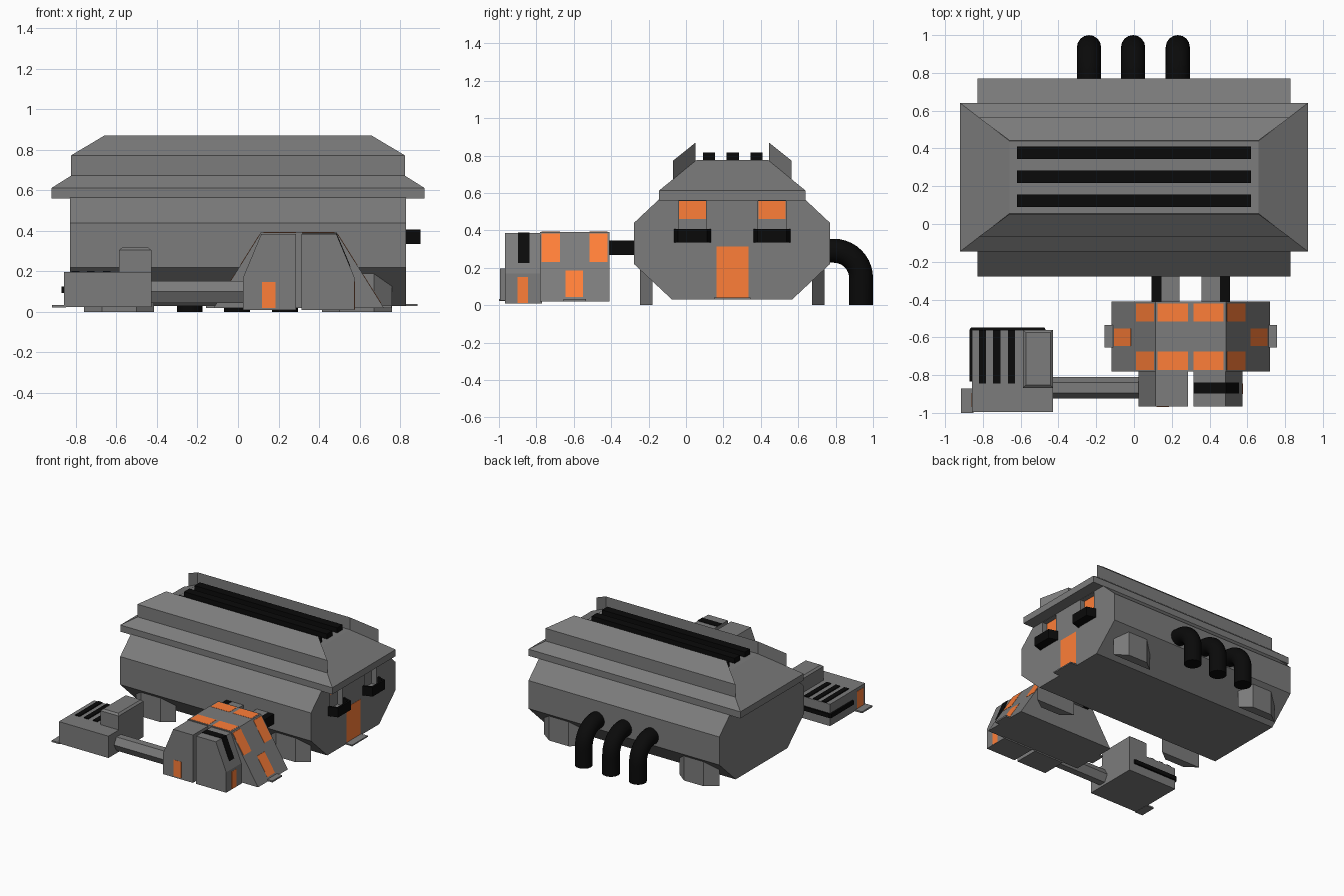
import bpy, bmesh, math
from mathutils import Vector

if "Cube" in bpy.data.objects:
    bpy.data.objects.remove(bpy.data.objects["Cube"])


def material(name, rgb):
    m = bpy.data.materials.new(name)
    m.diffuse_color = (*rgb, 1)
    m.use_nodes = True
    m.node_tree.nodes["Principled BSDF"].inputs["Base Color"].default_value = m.diffuse_color
    return m


GREY = material("dark_grey", (0.2, 0.2, 0.2))
BLACK = material("black", (0.003, 0.003, 0.003))
ORANGE = material("orange", (1.0, 0.21, 0.04))


def finish(name, bm, mat):
    bmesh.ops.recalc_face_normals(bm, faces=bm.faces)
    me = bpy.data.meshes.new(name)
    bm.to_mesh(me)
    bm.free()
    ob = bpy.data.objects.new(name, me)
    bpy.context.collection.objects.link(ob)
    me.materials.append(mat)
    return ob


def loft(name, ring_a, ring_b, mat=GREY):
    """Closed solid between two rings with equal point counts."""
    bm = bmesh.new()
    a = [bm.verts.new(p) for p in ring_a]
    b = [bm.verts.new(p) for p in ring_b]
    n = len(a)
    bm.faces.new(a)
    bm.faces.new(b)
    for i in range(n):
        j = (i + 1) % n
        bm.faces.new((a[i], a[j], b[j], b[i]))
    return finish(name, bm, mat)


def prism(name, axis, profile, lo, hi, mat=GREY):
    """Extrude a 2D profile along one axis (other axes in x, y, z order)."""
    def ring(t):
        pts = []
        for p in profile:
            q = list(p)
            q.insert("xyz".index(axis), t)
            pts.append(Vector(q))
        return pts
    return loft(name, ring(lo), ring(hi), mat)


def rect(x0, x1, y0, y1, z):
    return [(x0, y0, z), (x1, y0, z), (x1, y1, z), (x0, y1, z)]


def box(name, x, y, z, mat=GREY):
    return loft(name, rect(*x, *y, z[0]), rect(*x, *y, z[1]), mat)


# ---- main hall: octagonal hull
hull = prism("main_hull", "x", [(-0.075, 0.03), (0.567, 0.03), (0.77, 0.22), (0.77, 0.44),
             (0.637, 0.565), (-0.145, 0.565), (-0.278, 0.44), (-0.278, 0.22)], -0.828, 0.828)

# ---- roof: eave slab, hipped top, two slanted parapets, vents
box("roof_eave", (-0.92, 0.92), (-0.145, 0.64), (0.56, 0.612))
loft("roof_hip", rect(-0.92, 0.92, -0.145, 0.64, 0.612), rect(-0.66, 0.66, 0.055, 0.44, 0.775))
for name, y0, y1 in (("front_parapet", -0.07, 0.052), ("back_parapet", 0.565, 0.443)):
    def parapet_ring(dz):
        return [(-0.825, y0, 0.672 + dz), (0.825, y0, 0.672 + dz),
                (0.66, y1, 0.77 + dz), (-0.66, y1, 0.77 + dz)]
    loft(name, parapet_ring(0), parapet_ring(0.1))
for i, y in enumerate((0.123, 0.25, 0.377)):
    box(f"roof_vent_{i}", (-0.62, 0.62), (y - 0.033, y + 0.033), (0.77, 0.815), BLACK)

# ---- feet: upright blocks, narrower on the outer side
for sx in (-1, 1):
    for side, outer, inner in (("front", -0.245, -0.178), ("back", 0.74, 0.673)):
        prism(f"{side}_foot", "z", [(sx * 0.5, outer), (sx * 0.67, outer),
              (sx * 0.76, inner), (sx * 0.415, inner)], 0, 0.22)

# ---- windows with balconies and the main door
for i, y in enumerate((0.035, 0.46)):
    cutter = box(f"window_cutter_{i}", (0.785, 0.9), (y - 0.075, y + 0.075), (0.35, 0.558))
    cutter.hide_render = True
    cutter.hide_viewport = True
    mod = hull.modifiers.new("window_recess", "BOOLEAN")
    mod.operation = "DIFFERENCE"
    mod.solver = "EXACT"
    mod.object = cutter
    box(f"window_{i}", (0.78, 0.79), (y - 0.073, y + 0.073), (0.46, 0.558), ORANGE)
    prism(f"balcony_rail_{i}", "z",
          [(0.825, y - 0.1), (0.9, y - 0.078), (0.9, y + 0.078), (0.825, y + 0.1),
           (0.825, y + 0.085), (0.885, y + 0.065), (0.885, y - 0.065), (0.825, y - 0.085)],
          0.335, 0.408, BLACK)
    prism(f"balcony_floor_{i}", "z", [(0.82, y - 0.09), (0.89, y - 0.07), (0.89, y + 0.07),
          (0.82, y + 0.09)], 0.337, 0.35, BLACK)
box("main_door", (0.82, 0.8295), (0.163, 0.335), (0.04, 0.315), ORANGE)
box("main_door_step", (0.8, 0.885), (0.15, 0.345), (0.03, 0.04))

# ---- three bent exhaust pipes at the back
for i, x in enumerate((-0.238, -0.005, 0.232)):
    cu = bpy.data.curves.new(f"exhaust_pipe_{i}", "CURVE")
    cu.dimensions = "3D"
    cu.bevel_depth = 0.064
    cu.bevel_resolution = 6
    cu.use_fill_caps = True
    arc = [(0.79 + 0.146 * math.sin(t), 0.145 + 0.146 * math.cos(t))
           for t in (math.pi / 2 * k / 10 for k in range(11))]
    path = [(0.72, 0.291)] + arc + [(0.936, 0)]
    sp = cu.splines.new("POLY")
    sp.points.add(len(path) - 1)
    for p, (y, z) in zip(sp.points, path):
        p.co = (x, y, z, 1)
    cu.materials.append(BLACK)
    bpy.context.collection.objects.link(bpy.data.objects.new(f"exhaust_pipe_{i}", cu))

# ---- front annex (symmetric about x = 0.3)
MID = 0.3


def mx(pts, s):
    """Offsets from the annex centre line, mirrored by s."""
    return [(MID + s * u, v) for u, v in pts]


def slope(u):
    return 0.392 - (u - 0.187) * 1.597


prism("annex_body", "y", mx([(-0.42, 0.02), (0.42, 0.02), (0.187, 0.392), (-0.187, 0.392)], 1),
      -0.78, -0.41)


def slope_panel(name, s, u0, u1, y0, y1):
    t = 0.002
    prism(name, "y", mx([(u0 - t, slope(u0)), (u1 - t, slope(u1)),
          (u1 + t, slope(u1)), (u0 + t, slope(u0))], s), y0, y1, ORANGE)


for s in (-1, 1):
    side = "left" if s < 0 else "right"
    for y0, y1 in ((-0.772, -0.675), (-0.515, -0.42)):
        slope_panel(f"annex_{side}_window", s, 0.193, 0.288, y0, y1)
        a, b = sorted((MID + s * 0.015, MID + s * 0.175))
        box(f"annex_{side}_skylight", (a, b), (y0, y1), (0.385, 0.3935), ORANGE)
    slope_panel(f"annex_{side}_door", s, 0.316, 0.405, -0.645, -0.552)
    prism(f"annex_{side}_step", "y", mx([(0.38, 0.02), (0.457, 0.02), (0.457, 0.032),
          (0.38, 0.032)], s), -0.655, -0.535)
    # front pods
    prism(f"{side}_pod", "y", mx([(0.014, 0.01), (0.275, 0.01), (0.275, 0.17), (0.185, 0.385),
          (0.014, 0.385)], s), -0.967, -0.77)
    # links to the main hall
    for part, u0, u1, mat in (("walkway", 0.058, 0.155, GREY), ("duct", 0.155, 0.207, BLACK)):
        a, b = sorted((MID + s * u0, MID + s * u1))
        box(f"{side}_{part}", (a, b), (-0.5, -0.24), (0.268, 0.346), mat)
prism("pod_vent_band", "y", mx([(0.016, 0.375), (0.18, 0.375), (0.24, 0.225), (0.255, 0.225),
      (0.187, 0.388), (0.016, 0.388)], 1), -0.897, -0.838, BLACK)
box("left_pod_door", (0.118, 0.185), (-0.9685, -0.96), (0.02, 0.148), ORANGE)
box("right_pod_door", (0.57, 0.5765), (-0.9, -0.845), (0.012, 0.15), ORANGE)

# ---- left outbuilding
box("outbuilding_body", (-0.858, -0.428), (-0.995, -0.56), (0.025, 0.196))
box("outbuilding_tower", (-0.587, -0.428), (-0.867, -0.56), (0.19, 0.305))
loft("outbuilding_tower_cap", rect(-0.587, -0.428, -0.867, -0.56, 0.305),
     rect(-0.572, -0.443, -0.852, -0.575, 0.318))
for i, x in enumerate((-0.802, -0.727, -0.648)):
    box(f"outbuilding_vent_{i}", (x - 0.019, x + 0.019), (-0.845, -0.562), (0.19, 0.203), BLACK)
prism("outbuilding_band", "z", [(-0.872, -0.835), (-0.872, -0.56), (-0.86, -0.547),
      (-0.475, -0.547), (-0.465, -0.565), (-0.853, -0.565), (-0.853, -0.835)],
      0.093, 0.125, BLACK)
box("outbuilding_door", (-0.8595, -0.85), (-0.97, -0.895), (0.035, 0.17), ORANGE)
box("outbuilding_step", (-0.917, -0.85), (-1.0, -0.872), (0.022, 0.034))

# ---- corridor from outbuilding to the left pod
prism("corridor", "x", [(-0.925, 0.1), (-0.895, 0.152), (-0.84, 0.152), (-0.81, 0.1),
      (-0.84, 0.045), (-0.895, 0.045)], -0.44, 0.035)
